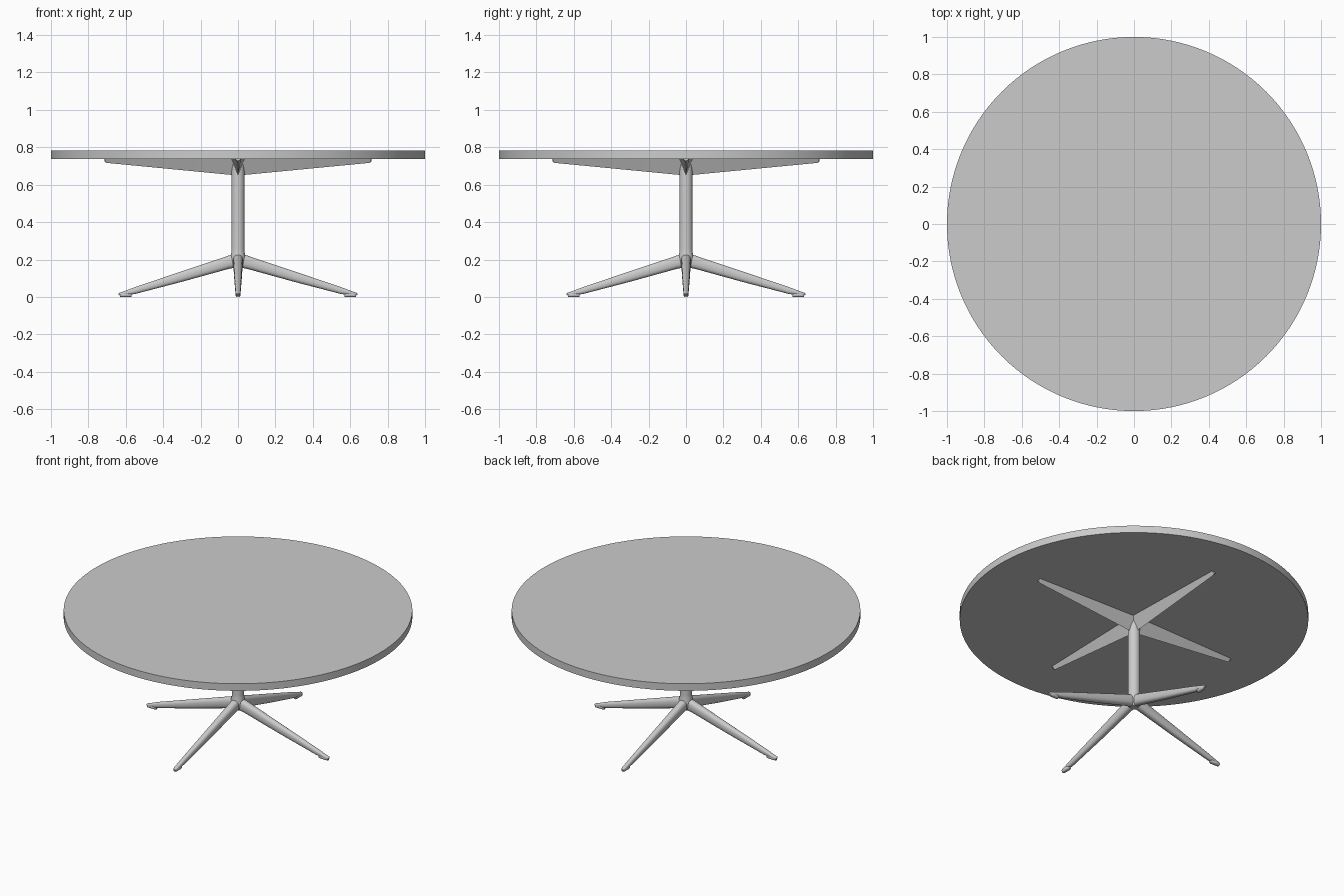
import bpy, bmesh, math
from mathutils import Matrix

cube = bpy.data.objects.get("Cube")
if cube:
    bpy.data.objects.remove(cube)

grey = bpy.data.materials.new("plain_grey")
grey.use_nodes = True
COLOUR = (0.6, 0.6, 0.6, 1)
grey.diffuse_color = COLOUR
grey.node_tree.nodes["Principled BSDF"].inputs["Base Color"].default_value = COLOUR


def finish(name, bm, angle=35):
    """Turn a bmesh into a named, shaded object."""
    bmesh.ops.recalc_face_normals(bm, faces=bm.faces)
    mesh = bpy.data.meshes.new(name)
    bm.to_mesh(mesh)
    bm.free()
    mesh.materials.append(grey)
    obj = bpy.data.objects.new(name, mesh)
    bpy.context.collection.objects.link(obj)
    bpy.ops.object.select_all(action="DESELECT")
    obj.select_set(True)
    bpy.context.view_layer.objects.active = obj
    bpy.ops.object.shade_smooth_by_angle(angle=math.radians(angle))
    return obj


def loft(rings):
    """Bridge successive rings of points and cap both ends."""
    bm = bmesh.new()
    rows = [[bm.verts.new(p) for p in ring] for ring in rings]
    n = len(rows[0])
    for a, b in zip(rows, rows[1:]):
        for i in range(n):
            j = (i + 1) % n
            bm.faces.new((a[i], a[j], b[j], b[i]))
    bm.faces.new(rows[0])
    bm.faces.new(rows[-1])
    return bm


def turned(name, profile, sides):
    """Solid of revolution from (radius, height) pairs."""
    turn = [math.tau * i / sides for i in range(sides)]
    return finish(name, loft([[(r * math.cos(a), r * math.sin(a), z) for a in turn]
                              for r, z in profile]))


def four_way(name, rings, angle):
    """Four copies of a radial part, one along each axis."""
    for i, side in enumerate(("left", "back", "right", "front")):
        bm = loft(rings)
        bm.transform(Matrix.Rotation(i * math.pi / 2, 4, "Z"))
        finish(f"{side}_{name}", bm, angle)


def leg_ring(r, half_width, low, high, sides=20):
    """Upright rounded cross-section of a leg."""
    ring = []
    for i in range(sides):
        a = math.tau * i / sides
        c, s = math.cos(a), math.sin(a)
        y = math.copysign(abs(c) ** 0.8, c) * half_width
        z = math.copysign(abs(s) ** 0.8, s) * (high - low) / 2
        ring.append((r, y, (low + high) / 2 + z))
    return ring


def arm_ring(r, half_width, low):
    """V-shaped cross-section of a support arm, with its ridge below."""
    return [(r, -half_width, 0.737), (r, 0, low), (r, half_width, 0.737)]


# Round top
turned("table_top", [(1, 0.737), (1, 0.782)], 128)

# Column with a slightly flared hub
turned("column", [(0.022, 0.155), (0.034, 0.165), (0.04, 0.185), (0.041, 0.215),
                  (0.036, 0.235), (0.035, 0.26), (0.035, 0.737)], 32)

# Tapered support arms under the top
four_way("support_arm", [arm_ring(0, 0.034, 0.65), arm_ring(0.03, 0.034, 0.652),
                         arm_ring(0.705, 0.016, 0.717), arm_ring(0.715, 0.015, 0.725)], 15)

# Tapered splayed legs
four_way("leg", [leg_ring(0, 0.026, 0.16, 0.235), leg_ring(0.05, 0.026, 0.15, 0.221),
                 leg_ring(0.3, 0.021, 0.081, 0.137), leg_ring(0.55, 0.015, 0.016, 0.053),
                 leg_ring(0.61, 0.013, 0.008, 0.03), leg_ring(0.632, 0.011, 0.008, 0.023),
                 leg_ring(0.638, 0.006, 0.012, 0.019)], 45)

# Small glides under the feet
four_way("foot_glide", [leg_ring(0.57, 0.008, 0, 0.02), leg_ring(0.58, 0.013, 0, 0.024),
                        leg_ring(0.62, 0.013, 0, 0.022), leg_ring(0.632, 0.009, 0, 0.018)], 45)
